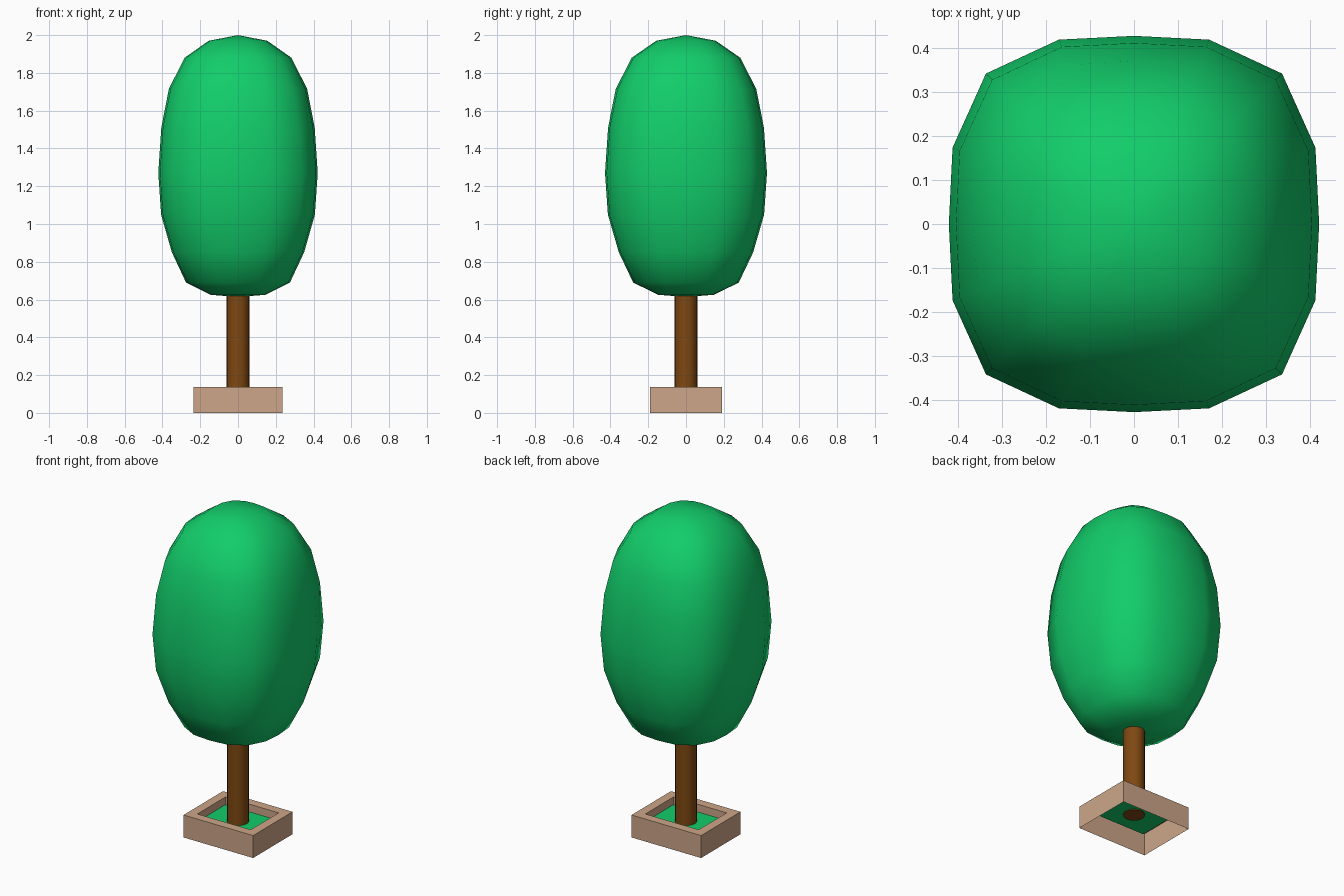
import bpy, bmesh, math

if "Cube" in bpy.data.objects:
    bpy.data.objects.remove(bpy.data.objects["Cube"])


def material(name, rgb):
    m = bpy.data.materials.new(name)
    m.diffuse_color = (*rgb, 1)
    m.use_nodes = True
    m.node_tree.nodes["Principled BSDF"].inputs["Base Color"].default_value = m.diffuse_color
    return m


green = material("leaf green", (0.006, 0.61, 0.145))
brown = material("bark brown", (0.21, 0.065, 0.006))
tan = material("planter tan", (0.61, 0.38, 0.25))


def make_object(name, bm, mat, smooth=None):
    bmesh.ops.recalc_face_normals(bm, faces=bm.faces)
    mesh = bpy.data.meshes.new(name)
    bm.to_mesh(mesh)
    bm.free()
    mesh.materials.append(mat)
    ob = bpy.data.objects.new(name, mesh)
    bpy.context.collection.objects.link(ob)
    if smooth:
        bpy.ops.object.select_all(action='DESELECT')
        ob.select_set(True)
        bpy.context.view_layer.objects.active = ob
        bpy.ops.object.shade_smooth_by_angle(angle=math.radians(smooth))
    return ob


def bridge(bm, a, b):
    n = len(a)
    for i in range(n):
        bm.faces.new((a[i], a[(i + 1) % n], b[(i + 1) % n], b[i]))


# Foliage: rounded-square rings stacked along a profile of (half width, height)
profile = [(0.145, 0.625), (0.275, 0.69), (0.35, 0.85), (0.407, 1.05), (0.422, 1.27),
           (0.406, 1.51), (0.366, 1.715), (0.283, 1.88), (0.155, 1.97)]
bm = bmesh.new()
rings = []
for r, z in profile:
    t = abs(z - 1.3) / 0.7
    n = 3.1 - 0.6 * t * t
    ring = []
    for i in range(16):
        a = math.tau * i / 16
        c, s = math.cos(a), math.sin(a)
        k = r / (abs(c) ** n + abs(s) ** n) ** (1 / n)
        ring.append(bm.verts.new((k * c, k * s * 1.016, z)))
    rings.append(ring)
for a, b in zip(rings, rings[1:]):
    bridge(bm, a, b)
for ring, z in ((rings[0], 0.614), (rings[-1], 2.0)):
    tip = bm.verts.new((0, 0, z))
    for i in range(16):
        bm.faces.new((ring[i], ring[(i + 1) % 16], tip))
make_object("foliage", bm, green, 60)

# Trunk
bm = bmesh.new()
bmesh.ops.create_cone(bm, cap_ends=True, segments=20, radius1=0.06, radius2=0.06, depth=0.56)
bmesh.ops.translate(bm, vec=(0, 0, 0.365), verts=bm.verts)
make_object("trunk", bm, brown, 40)


# Planter: outer walls, flat rim and sunken inner walls, open underneath
def rect(bm, x, y, z):
    return [bm.verts.new((sx * x, sy * y, z)) for sx, sy in ((-1, -1), (1, -1), (1, 1), (-1, 1))]


bm = bmesh.new()
loops = [rect(bm, *p) for p in ((0.235, 0.19, 0), (0.235, 0.19, 0.137),
                                (0.18, 0.135, 0.137), (0.18, 0.135, 0.09))]
for a, b in zip(loops, loops[1:]):
    bridge(bm, a, b)
make_object("planter", bm, tan)

# Grass bed inside the planter
bm = bmesh.new()
bm.faces.new(rect(bm, 0.18, 0.135, 0.09))
make_object("grass_bed", bm, green)
